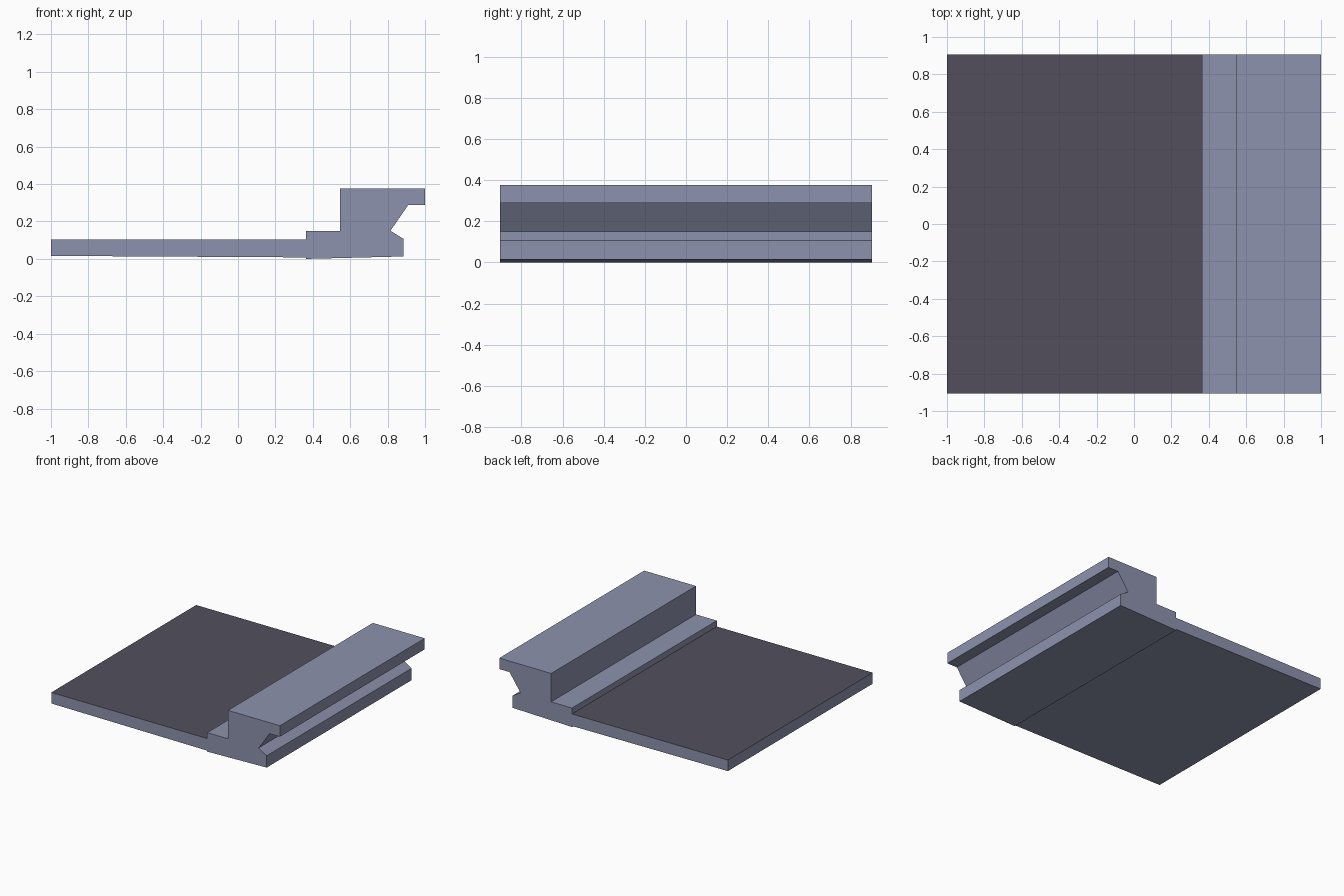
import bpy
import bmesh

if "Cube" in bpy.data.objects:
    bpy.data.objects.remove(bpy.data.objects["Cube"])


def material(name, rgb):
    m = bpy.data.materials.new(name)
    m.diffuse_color = (*rgb, 1)
    m.use_nodes = True
    m.node_tree.nodes["Principled BSDF"].inputs["Base Color"].default_value = m.diffuse_color
    return m


BLUE_GREY = material("blue grey", (0.27, 0.29, 0.42))
DARK_GREY = material("dark grey", (0.085, 0.078, 0.107))
HALF_DEPTH = 0.905


def extrude_profile(name, points, mats):
    """Extrude an x-z outline along y."""
    bm = bmesh.new()
    face = bm.faces.new([bm.verts.new((x, -HALF_DEPTH, z)) for x, z in points])
    ext = bmesh.ops.extrude_face_region(bm, geom=[face])
    verts = [v for v in ext["geom"] if isinstance(v, bmesh.types.BMVert)]
    bmesh.ops.translate(bm, vec=(0, 2 * HALF_DEPTH, 0), verts=verts)
    bmesh.ops.recalc_face_normals(bm, faces=bm.faces)
    # The upward face takes the last material
    for f in bm.faces:
        f.material_index = len(mats) - 1 if f.normal.z > 0.9 else 0
    mesh = bpy.data.meshes.new(name)
    bm.to_mesh(mesh)
    bm.free()
    for m in mats:
        mesh.materials.append(m)
    obj = bpy.data.objects.new(name, mesh)
    bpy.context.collection.objects.link(obj)
    return obj


# Flat slab with a dark top
extrude_profile("floor_slab",
                [(-1, 0.016), (0.364, 0.008), (0.364, 0.103), (-1, 0.103)],
                [BLUE_GREY, DARK_GREY])

# Stepped edge with an overhanging lip and a V-shaped groove
extrude_profile("stepped_edge",
                [(0.364, 0.0), (0.885, 0.013), (0.885, 0.107), (0.815, 0.15),
                 (0.91, 0.288), (1.0, 0.288), (1.0, 0.375), (0.546, 0.375),
                 (0.546, 0.15), (0.364, 0.15)],
                [BLUE_GREY])
